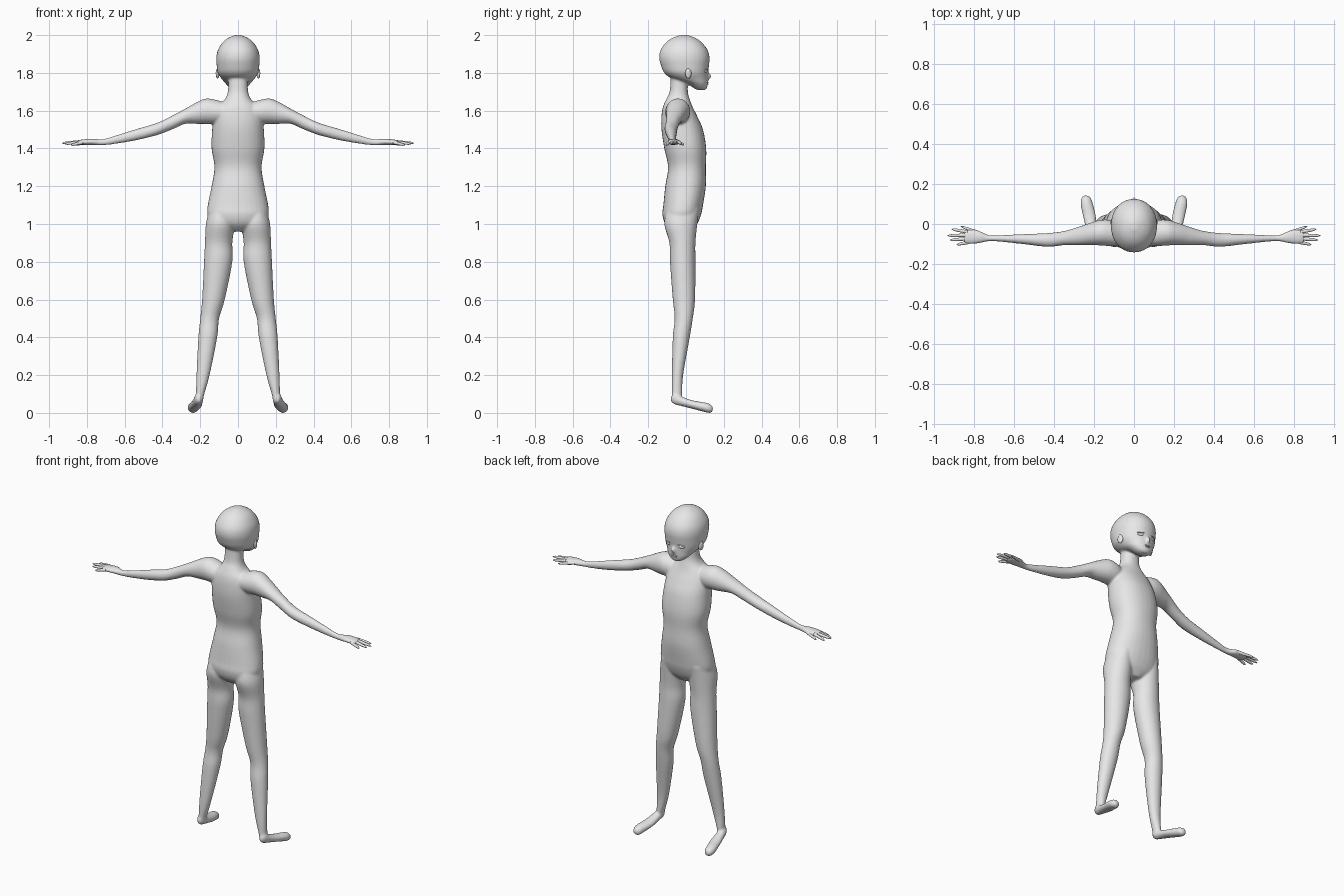
import bpy
import bmesh
import math
from mathutils import Matrix, Vector

default = bpy.data.objects.get("Cube")
if default:
    bpy.data.objects.remove(default, do_unlink=True)

# One plain grey for the whole figure
skin = bpy.data.materials.new("plain_grey")
skin.use_nodes = True
skin.diffuse_color = (0.8, 0.8, 0.8, 1)
skin.node_tree.nodes["Principled BSDF"].inputs["Base Color"].default_value = (0.8, 0.8, 0.8, 1)

SIDES = 32
STEPS = 5


def smooth_rings(rings):
    """Refine a list of rings with a Catmull-Rom spline."""
    rows = [Vector(r) for r in rings]
    refined = []
    for i in range(len(rows) - 1):
        before, start = rows[max(i - 1, 0)], rows[i]
        end, after = rows[i + 1], rows[min(i + 2, len(rows) - 1)]
        for step in range(STEPS):
            t = step / STEPS
            refined.append(start + (end - before) * (t / 2)
                           + (before * 2 - start * 5 + end * 4 - after) * (t * t / 2)
                           + (start * 3 - before - end * 3 + after) * (t ** 3 / 2))
    refined.append(rows[-1])
    return refined


def loft(bm, rings, axis, side=1, power=2.0):
    """Skin oval sections; each ring is position, low, high, low, high."""
    first, second = [k for k in range(3) if k != axis]
    loops = []
    for place, low_a, high_a, low_b, high_b in smooth_rings(rings):
        loop = []
        for k in range(SIDES):
            angle = math.tau * k / SIDES
            c, s = math.cos(angle), math.sin(angle)
            c = math.copysign(abs(c) ** (2 / power), c)
            s = math.copysign(abs(s) ** (2 / power), s)
            point = Vector((0, 0, 0))
            point[axis] = place
            point[first] = (low_a + high_a) / 2 + c * (high_a - low_a) / 2
            point[second] = (low_b + high_b) / 2 + s * (high_b - low_b) / 2
            point.x *= side
            loop.append(bm.verts.new(point))
        loops.append(loop)
    for lower, upper in zip(loops, loops[1:]):
        for k in range(SIDES):
            n = (k + 1) % SIDES
            bm.faces.new((lower[k], lower[n], upper[n], upper[k]))
    bm.faces.new(loops[0])
    bm.faces.new(loops[-1])


def symmetric(rows):
    """Turn position, half width, back, front into full rings."""
    return [(z, -half, half, back, front) for z, half, back, front in rows]


def ellipsoid(bm, centre, radii, yaw=0, roll=0):
    matrix = (Matrix.Translation(centre) @ Matrix.Rotation(yaw, 4, "Z")
              @ Matrix.Rotation(roll, 4, "Y") @ Matrix.Diagonal((*radii, 1)))
    bmesh.ops.create_uvsphere(bm, u_segments=24, v_segments=14, radius=1, matrix=matrix)


def finish(name, bm):
    bmesh.ops.recalc_face_normals(bm, faces=bm.faces[:])
    for face in bm.faces:
        face.smooth = True
    mesh = bpy.data.meshes.new(name)
    bm.to_mesh(mesh)
    bm.free()
    mesh.materials.append(skin)
    obj = bpy.data.objects.new(name, mesh)
    bpy.context.collection.objects.link(obj)
    return obj


# Trunk and neck: height, half width, back, front
trunk = [
    (.96, .04, -.07, .03), (1, .14, -.11, .06), (1.05, .162, -.125, .08),
    (1.1, .16, -.12, .09), (1.2, .14, -.11, .105), (1.3, .125, -.095, .105),
    (1.4, .14, -.115, .107), (1.5, .137, -.13, .09), (1.57, .13, -.13, .06),
    (1.62, .11, -.122, .035), (1.66, .07, -.105, .02), (1.7, .054, -.087, .01),
    (1.78, .05, -.08, .01),
]
# Head, from chin to crown
head = [
    (1.71, .02, .06, .102), (1.72, .042, .04, .111), (1.745, .068, 0, .116),
    (1.77, .088, -.075, .117), (1.8, .107, -.115, .117), (1.84, .113, -.133, .122),
    (1.88, .115, -.142, .125), (1.92, .107, -.135, .115), (1.96, .083, -.107, .085),
    (1.985, .052, -.073, .05), (2, .015, -.03, .01),
]
# Leg, from hip to ankle
leg = [
    (1.08, .04, .15, -.1, .07), (1, .02, .17, -.115, .06), (.9, .03, .175, -.088, .05),
    (.8, .03, .18, -.085, .05), (.6, .07, .19, -.07, .048), (.5, .1, .2, -.06, .036),
    (.4, .11, .21, -.07, .02), (.2, .15, .22, -.075, -.015), (.1, .178, .223, -.075, -.02),
    (.06, .185, .225, -.075, -.025),
]
# Foot, from heel to toe
foot = [
    (-.08, .2, .215, .06, .085), (-.06, .187, .23, .045, .105), (-.02, .187, .24, .035, .085),
    (.04, .19, .255, .02, .065), (.1, .205, .267, .004, .055), (.13, .215, .262, 0, .045),
    (.143, .232, .25, .013, .03),
]
# Arm and palm, from collar to knuckles
arm = [
    (.06, -.11, 0, 1.54, 1.64), (.12, -.11, .02, 1.53, 1.658), (.17, -.107, .02, 1.53, 1.664),
    (.22, -.105, .005, 1.53, 1.644), (.28, -.105, -.015, 1.53, 1.61),
    (.35, -.106, -.035, 1.5, 1.573), (.43, -.114, -.045, 1.47, 1.535),
    (.54, -.102, -.05, 1.443, 1.502), (.65, -.09, -.055, 1.424, 1.468),
    (.72, -.086, -.056, 1.416, 1.449), (.77, -.096, -.035, 1.418, 1.452),
    (.82, -.1, -.028, 1.419, 1.448), (.85, -.094, -.036, 1.423, 1.442),
]

# Body: overlapping forms fused into one smooth skin
bm = bmesh.new()
loft(bm, symmetric(trunk), axis=2, power=2.2)
loft(bm, symmetric(head), axis=2, power=2.1)
ellipsoid(bm, (0, .117, 1.782), (.011, .016, .02))
for side in (1, -1):
    loft(bm, leg, axis=2, side=side)
    loft(bm, foot, axis=1, side=side)
    loft(bm, arm, axis=0, side=side)
body = finish("body", bm)
remesh = body.modifiers.new("fuse", "REMESH")
remesh.mode = "VOXEL"
remesh.voxel_size = 0.006
remesh.use_smooth_shade = True
relax = body.modifiers.new("relax", "SMOOTH")
relax.factor = 0.5
relax.iterations = 8

# Fingers: root and tip of thumb, index, middle, ring and little
digits = [
    ((.77, -.045, 1.435), (.865, -.012, 1.42)),
    ((.83, -.04, 1.435), (.91, -.026, 1.424)),
    ((.83, -.056, 1.436), (.932, -.058, 1.428)),
    ((.83, -.073, 1.434), (.918, -.08, 1.424)),
    ((.82, -.09, 1.432), (.885, -.103, 1.418)),
]
for side, label in ((1, "left"), (-1, "right")):
    bm = bmesh.new()
    for root, tip in digits:
        rings = []
        for t, thick in ((0, .009), (.5, .008), (.85, .006), (1, .001)):
            x, y, z = Vector(root).lerp(Vector(tip), t)
            rings.append((x, y - thick, y + thick, z - thick, z + thick))
        loft(bm, rings, axis=0, side=side)
    finish(label + "_fingers", bm)

    # Ear, eyeball and upper eyelid
    bm = bmesh.new()
    ellipsoid(bm, (side * .108, .012, 1.797), (.009, .017, .027), yaw=side * .3)
    finish(label + "_ear", bm)
    bm = bmesh.new()
    ellipsoid(bm, (side * .043, .106, 1.808), (.018, .007, .008), yaw=-side * .35)
    finish(label + "_eye", bm)
    bm = bmesh.new()
    ellipsoid(bm, (side * .043, .109, 1.818), (.021, .006, .003), yaw=-side * .35, roll=side * .1)
    finish(label + "_eyelid", bm)

# Lips
bm = bmesh.new()
for height, width in ((1.75, .022), (1.742, .017)):
    ellipsoid(bm, (0, .112, height), (width, .008, .004))
finish("lips", bm)
